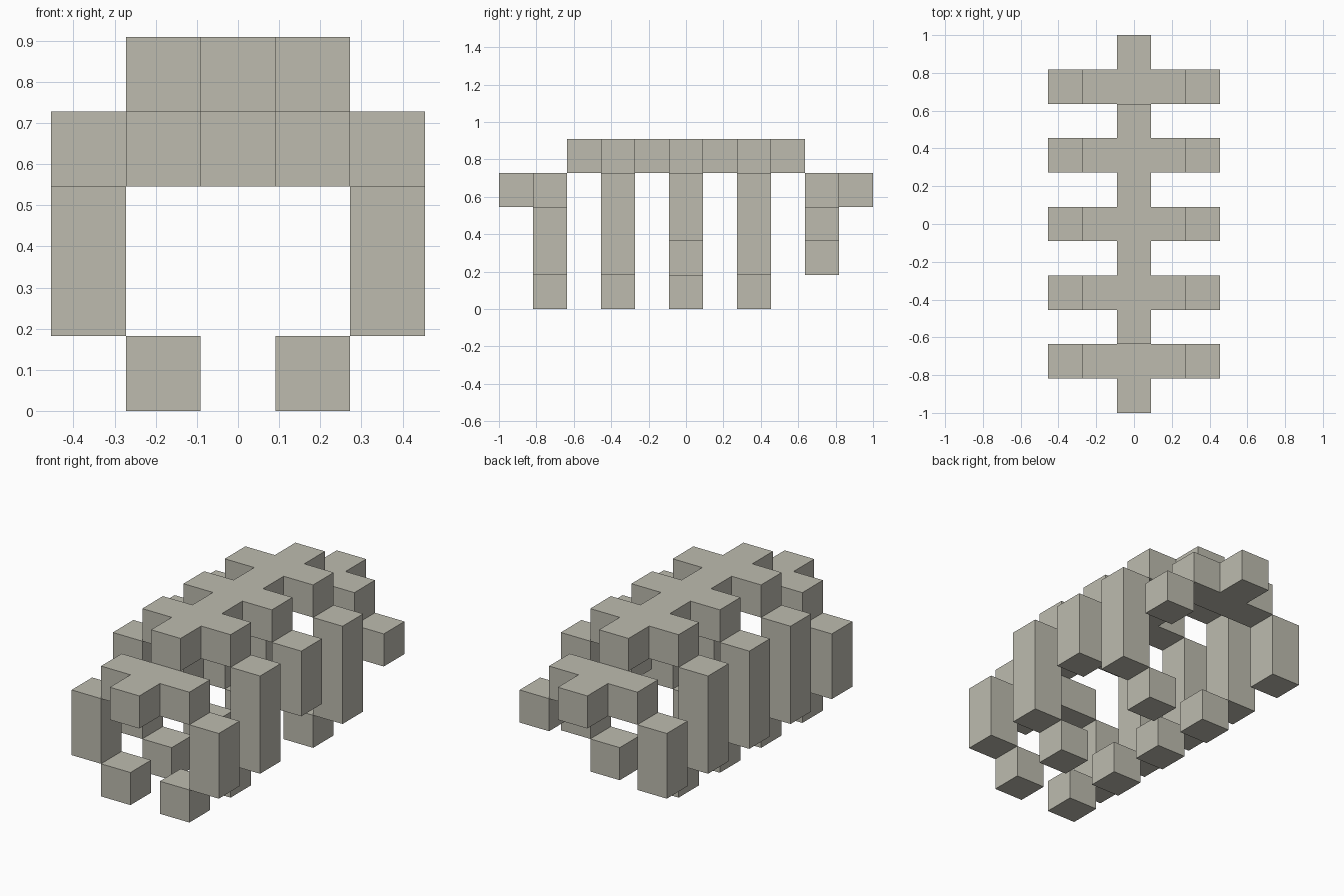
import bpy
import bmesh
from mathutils import Vector

cube = bpy.data.objects.get("Cube")
if cube:
    bpy.data.objects.remove(cube)

U = 2 / 11  # one block

stone = bpy.data.materials.new("warm_grey_stone")
stone.use_nodes = True
COLOR = (0.51, 0.50, 0.43, 1)
stone.diffuse_color = COLOR
stone.node_tree.nodes["Principled BSDF"].inputs["Base Color"].default_value = COLOR


def build(name, cells):
    """Outer shell of a set of unit blocks, merged into clean flat faces."""
    cells = set(cells)
    bm = bmesh.new()
    for cell in cells:
        centre = Vector(cell) + Vector((0, 0, 0.5))
        for axis in range(3):
            for sign in (-1, 1):
                n = Vector((0, 0, 0))
                n[axis] = sign
                if tuple(int(a + b) for a, b in zip(cell, n)) in cells:
                    continue
                s = Vector((0, 0, 0))
                s[(axis + 1) % 3] = 0.5
                t = n.cross(s)
                ring = (s + t, t - s, -s - t, s - t)
                bm.faces.new([bm.verts.new((centre + n / 2 + r) * U) for r in ring])
    bmesh.ops.remove_doubles(bm, verts=bm.verts, dist=0.001)
    bmesh.ops.recalc_face_normals(bm, faces=bm.faces)
    bmesh.ops.dissolve_limit(bm, angle_limit=0.01, verts=bm.verts, edges=bm.edges)
    mesh = bpy.data.meshes.new(name)
    bm.to_mesh(mesh)
    bm.free()
    mesh.materials.append(stone)
    bpy.context.collection.objects.link(bpy.data.objects.new(name, mesh))


def ribs(rows, z):
    return [(x, y, z) for y in rows for x in (-1, 0, 1)]


# Raised spine with three ribs, and a lower cross at each end
build("spine", [(0, y, 4) for y in range(-3, 4)] + ribs((-2, 0, 2), 4))
build("front_cross", ribs([-4], 3) + [(0, -5, 3)])
build("back_cross", ribs([4], 3) + [(0, 5, 3)])

# Legs and inward feet; the left side has a broken middle and back leg
ROWS = {-4: "front", -2: "front_middle", 0: "middle", 2: "back_middle", 4: "back"}
for side, label in ((-1, "right"), (1, "left")):
    for y, row in ROWS.items():
        broken = side == 1 and y in (0, 4)
        top = 3 if abs(y) == 4 else 4
        bottom = 2 if broken else 1
        build(f"{label}_{row}_leg", [(2 * side, y, z) for z in range(bottom, top)])
        if y != 4 and not broken:
            build(f"{label}_{row}_foot", [(side, y, 0)])
